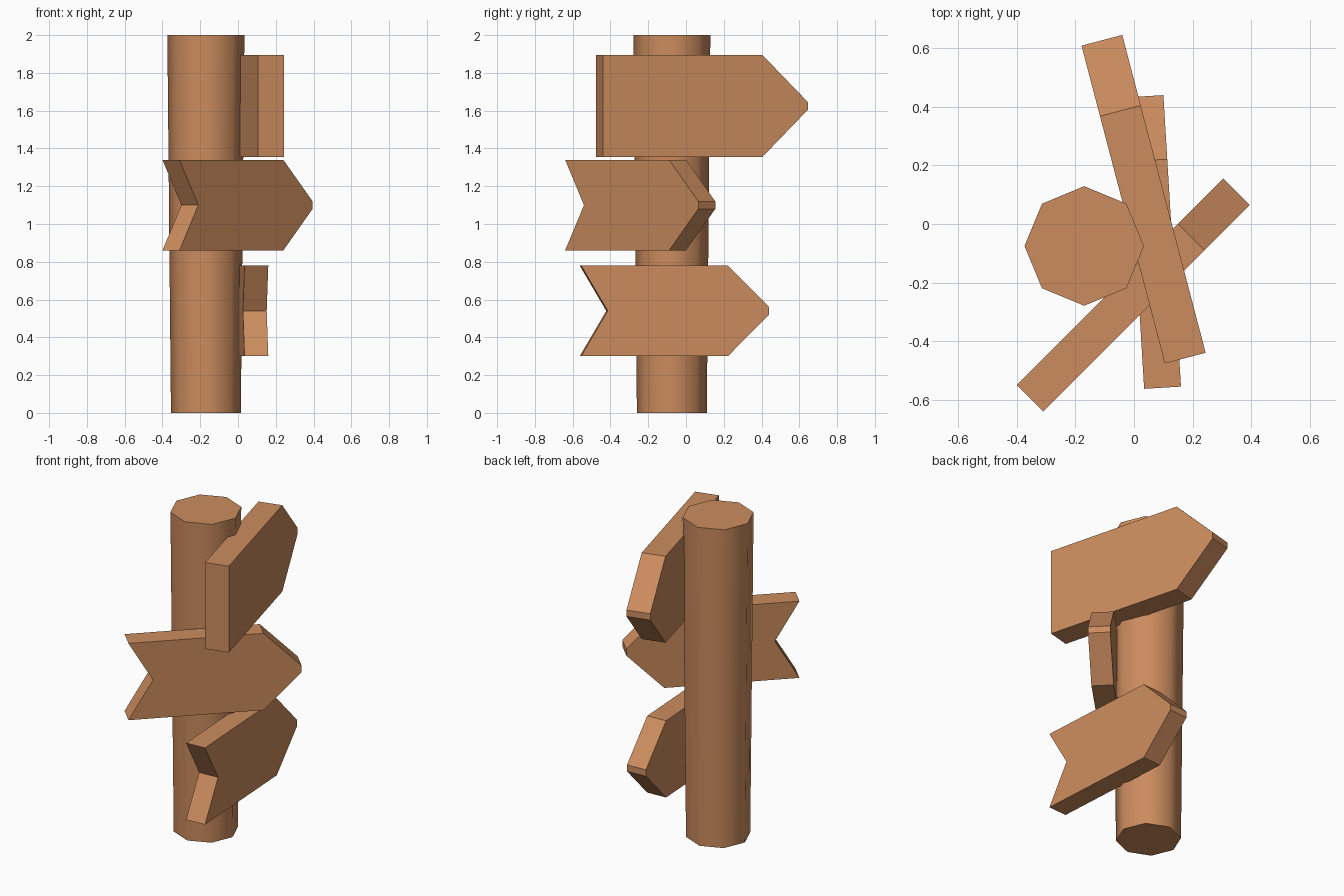
import bpy, bmesh, math
from mathutils import Matrix

if "Cube" in bpy.data.objects:
    bpy.data.objects.remove(bpy.data.objects["Cube"])

wood = bpy.data.materials.new("warm_wood")
wood.diffuse_color = (0.60, 0.262, 0.112, 1)
wood.use_nodes = True
wood.node_tree.nodes["Principled BSDF"].inputs["Base Color"].default_value = wood.diffuse_color


def finish(name, bm):
    bmesh.ops.recalc_face_normals(bm, faces=bm.faces)
    mesh = bpy.data.meshes.new(name)
    bm.to_mesh(mesh)
    bm.free()
    mesh.materials.append(wood)
    ob = bpy.data.objects.new(name, mesh)
    bpy.context.collection.objects.link(ob)
    return ob


# Tapered eight-sided post, smooth around the side with crisp caps
bm = bmesh.new()
bmesh.ops.create_cone(bm, cap_ends=True, segments=8, radius1=0.185, radius2=0.204,
                      depth=2, matrix=Matrix.Translation((-0.17, -0.075, 1)))
post = finish("post", bm)
bpy.context.view_layer.objects.active = post
post.select_set(True)
bpy.ops.object.shade_smooth_by_angle(angle=math.radians(50))


def arrow_board(name, tail, z, heading, length, shoulder, height, thick, notch):
    """Arrow profile in the local x-z plane, extruded along local y.
    tail is the middle of the tail end, heading the arrow direction in degrees."""
    h = height / 2
    pts = [(0, -h), (shoulder, -h), (length, -0.02), (length, 0.02), (shoulder, h), (0, h)]
    if notch:
        pts.append((notch, 0))
    bm = bmesh.new()
    face = bm.faces.new([bm.verts.new((x, -thick / 2, y)) for x, y in pts])
    ext = bmesh.ops.extrude_face_region(bm, geom=[face])
    moved = [g for g in ext["geom"] if isinstance(g, bmesh.types.BMVert)]
    bmesh.ops.translate(bm, verts=moved, vec=(0, thick, 0))
    bm.transform(Matrix.Translation((*tail, z)) @ Matrix.Rotation(math.radians(heading), 4, 'Z'))
    finish(name, bm)


# Three direction boards
arrow_board("top_board", (0.175, -0.458), 1.625, 104.7, 1.122, 0.873, 0.54, 0.144, 0)
arrow_board("middle_board", (-0.355, -0.595), 1.10, 45, 0.997, 0.778, 0.48, 0.127, 0.141)
arrow_board("lower_board", (0.0975, -0.559), 0.54, 93.45, 0.997, 0.778, 0.48, 0.126, 0.141)
